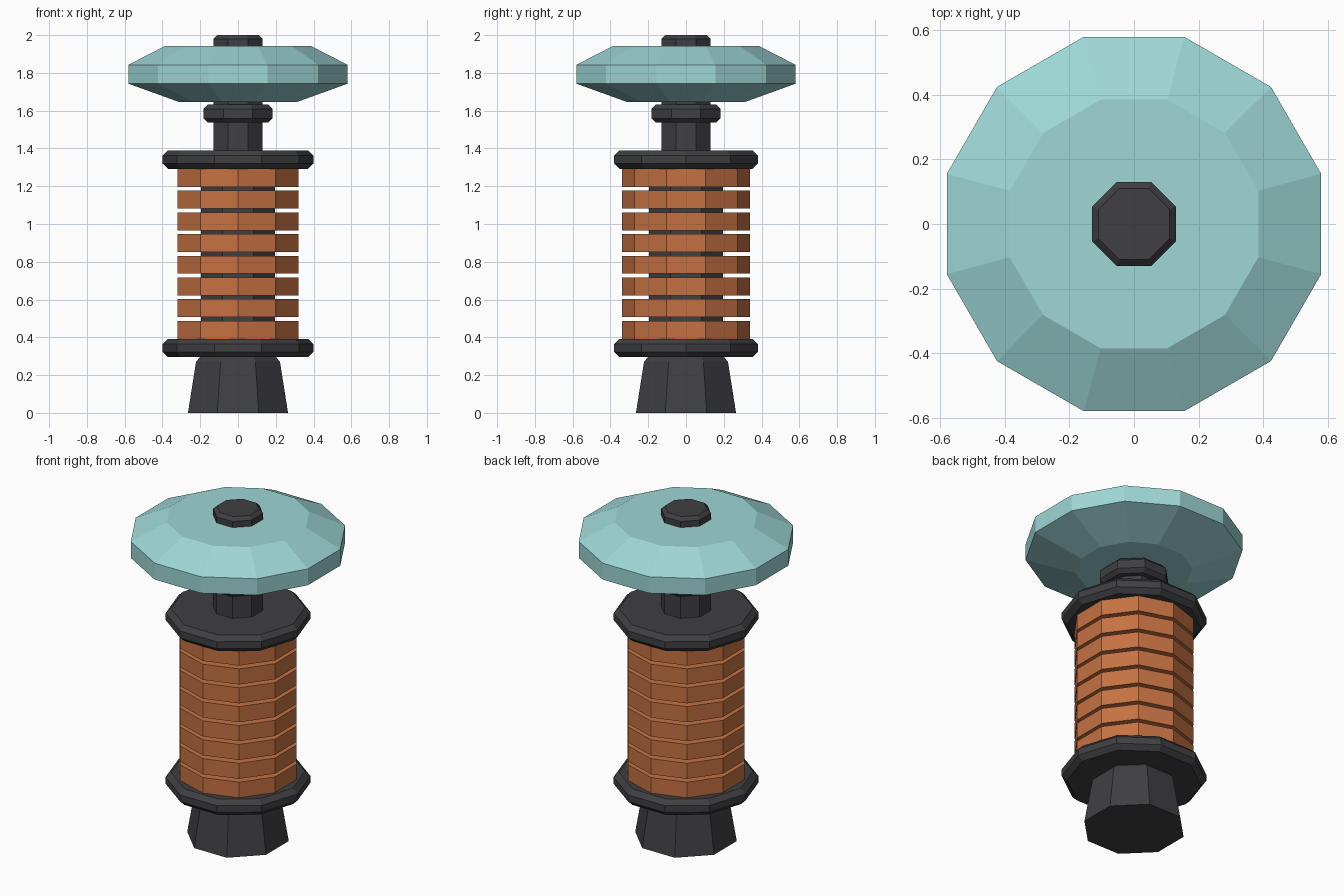
import bpy
import bmesh
from math import pi, cos, sin

if "Cube" in bpy.data.objects:
    bpy.data.objects.remove(bpy.data.objects["Cube"])


def material(name, rgb):
    m = bpy.data.materials.new(name)
    m.diffuse_color = (*rgb, 1)
    m.use_nodes = True
    m.node_tree.nodes["Principled BSDF"].inputs["Base Color"].default_value = m.diffuse_color
    return m


DARK = material("dark_metal", (0.05, 0.05, 0.055))
COPPER = material("copper", (0.56, 0.165, 0.055))
TEAL = material("pale_teal", (0.34, 0.68, 0.67))


def turned(name, sides, profile, mat, phase):
    """Faceted turned solid; profile holds (flat-side distance, z), bottom to top."""
    bm = bmesh.new()
    rings = []
    for apothem, z in profile:
        r = apothem / cos(pi / sides)
        angles = [2 * pi * (i + phase) / sides for i in range(sides)]
        rings.append([bm.verts.new((r * cos(a), r * sin(a), z)) for a in angles])
    for lo, hi in zip(rings, rings[1:]):
        for i in range(sides):
            j = (i + 1) % sides
            bm.faces.new((lo[i], lo[j], hi[j], hi[i]))
    bm.faces.new(rings[0][::-1])
    bm.faces.new(rings[-1])
    mesh = bpy.data.meshes.new(name)
    bm.to_mesh(mesh)
    bm.free()
    mesh.materials.append(mat)
    ob = bpy.data.objects.new(name, mesh)
    bpy.context.collection.objects.link(ob)
    return ob


def chamfered(r, z0, z1, c):
    return [(r - c, z0), (r, z0 + c), (r, z1 - c), (r - c, z1)]


# Tapered foot
turned("foot", 8, [(0.265, 0), (0.222, 0.272), (0.20, 0.295)], DARK, 0.5)

# Spool: core with a flange at each end
turned("spool_core", 8, [(0.195, 0.36), (0.195, 1.33)], DARK, 0.5)
turned("lower_flange", 10, chamfered(0.38, 0.295, 0.392, 0.028), DARK, 0)
turned("upper_flange", 10, chamfered(0.38, 1.292, 1.39, 0.028), DARK, 0)

# Stacked copper windings
for i in range(8):
    z = 0.392 + 0.1149 * i
    turned(f"winding_{i + 1}", 10, [(0.3215, z), (0.3215, z + 0.095)], COPPER, 0.5)

# Rod through the disc, with its collar
turned("rod", 8, [(0.13, 1.36), (0.13, 1.98), (0.11, 2.0)], DARK, 0.5)
turned("collar", 8, chamfered(0.183, 1.537, 1.632, 0.022), DARK, 0.5)

# Faceted top disc
turned("top_disc", 12, [(0.31, 1.645), (0.58, 1.743), (0.58, 1.843), (0.385, 1.943)], TEAL, 0.5)
